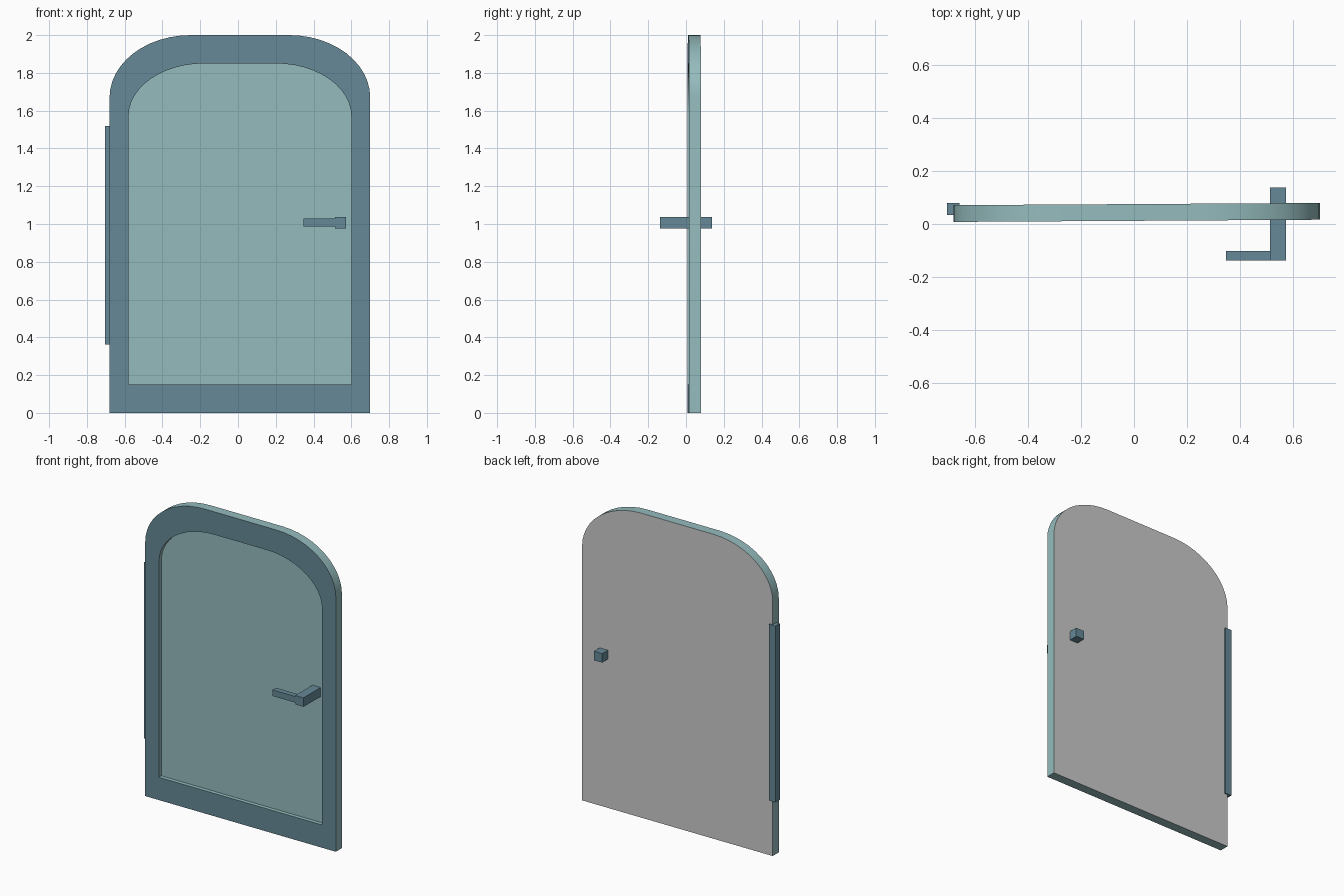
import bpy, bmesh, math

if "Cube" in bpy.data.objects:
    bpy.data.objects.remove(bpy.data.objects["Cube"])

def material(name, rgb):
    m = bpy.data.materials.new(name)
    m.diffuse_color = (*rgb, 1)
    m.use_nodes = True
    m.node_tree.nodes["Principled BSDF"].inputs["Base Color"].default_value = m.diffuse_color
    return m

BLUE = material("blue_trim", (0.13, 0.25, 0.31))
TEAL = material("teal_panel", (0.30, 0.50, 0.51))
GREY = None
TILT = 0.006          # the door stands very slightly ajar
SEG = 12

def arch(x0, x1, z0, z1, rx, rz):
    """Rectangle outline with elliptical upper corners."""
    pts = [(x0, z0), (x1, z0)]
    for cx, start in ((x1 - rx, 0), (x0 + rx, math.pi / 2)):
        for i in range(SEG + 1):
            a = start + math.pi / 2 * i / SEG
            pts.append((cx + rx * math.cos(a), z1 - rz + rz * math.sin(a)))
    return pts

def add_object(name, bm, mats):
    bmesh.ops.recalc_face_normals(bm, faces=bm.faces[:])
    me = bpy.data.meshes.new(name)
    bm.to_mesh(me)
    bm.free()
    for m in mats:
        me.materials.append(m)
    ob = bpy.data.objects.new(name, me)
    bpy.context.collection.objects.link(ob)
    return ob

def box(name, x, y, z):
    bm = bmesh.new()
    bmesh.ops.create_cube(bm, size=1)
    for v in bm.verts:
        v.co = [(r[0] + r[1]) / 2 + c * (r[1] - r[0]) for r, c in zip((x, y, z), v.co)]
    return add_object(name, bm, [BLUE])

# Door leaf: back outline, front outline, inner rim, recessed panel
outer = arch(-0.68, 0.70, 0, 2.0, 0.43, 0.33)
inner = arch(-0.58, 0.60, 0.15, 1.85, 0.40, 0.28)
bm = bmesh.new()
loops = [[bm.verts.new((x, y + TILT * x, z)) for x, z in outline]
         for outline, y in ((outer, 0.075), (outer, 0.012), (inner, 0.012), (inner, 0.037))]
n = len(outer)
for k, mat in enumerate((1, 0, 1)):
    for i in range(n):
        j = (i + 1) % n
        f = bm.faces.new((loops[k][i], loops[k][j], loops[k + 1][j], loops[k + 1][i]))
        f.material_index = mat
bm.faces.new(loops[3]).material_index = 1
bm.faces.new(loops[0]).material_index = 2
door = add_object("door_leaf", bm, [BLUE, TEAL, GREY])
bpy.context.view_layer.objects.active = door
door.select_set(True)
bpy.ops.object.shade_smooth_by_angle(angle=math.radians(30))

# Handle: spindle through the door and lever on the front
box("handle_spindle", (0.513, 0.573), (-0.138, 0.138), (0.977, 1.036))
box("handle_lever", (0.347, 0.515), (-0.137, -0.101), (0.988, 1.028))

# Long hinge on the left edge
box("hinge", (-0.705, -0.658), (0.033, 0.079), (0.362, 1.52))
